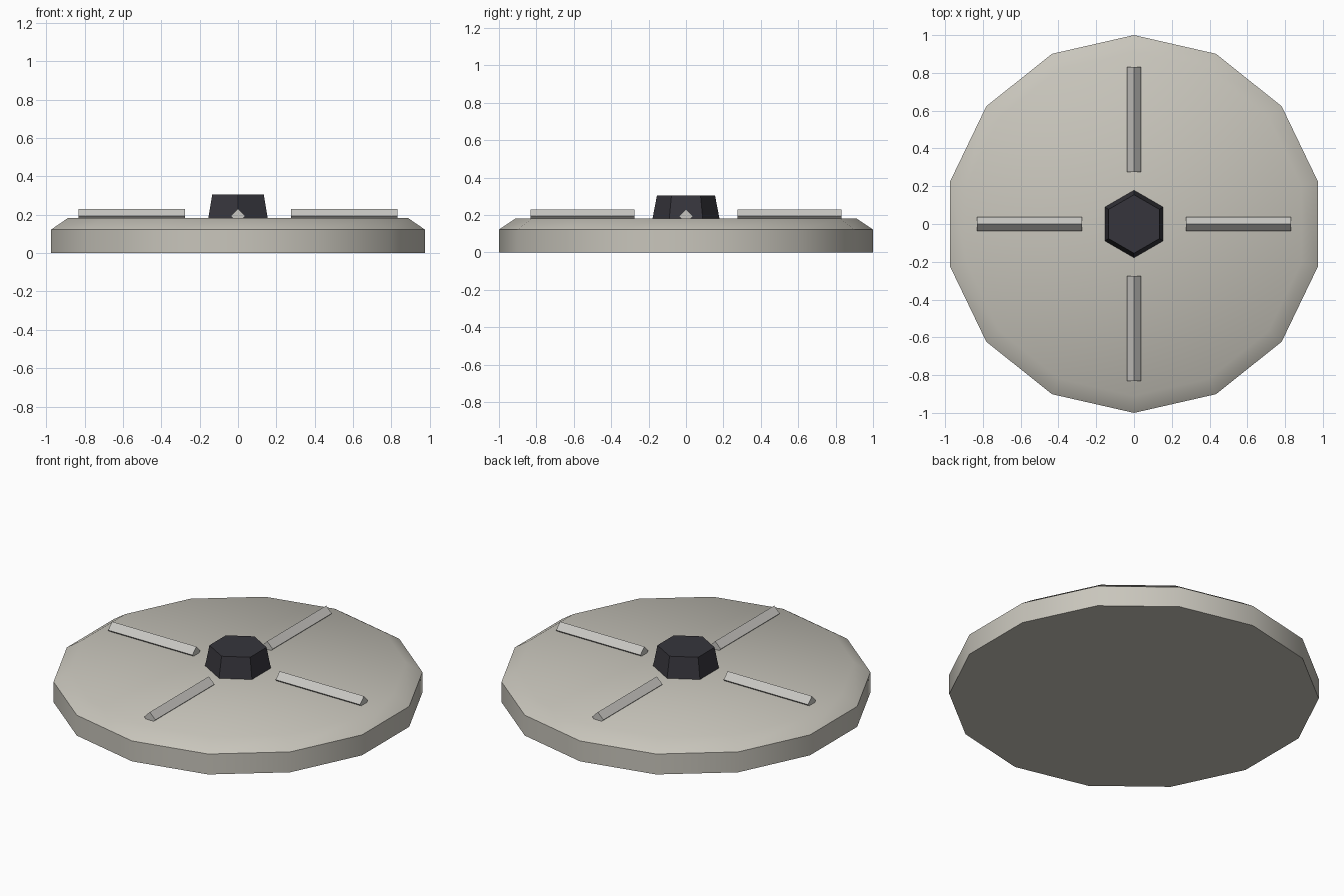
import bpy, bmesh, math
from mathutils import Matrix

if "Cube" in bpy.data.objects:
    bpy.data.objects.remove(bpy.data.objects["Cube"])


def material(name, rgb):
    m = bpy.data.materials.new(name)
    m.diffuse_color = (*rgb, 1.0)
    m.use_nodes = True
    m.node_tree.nodes["Principled BSDF"].inputs["Base Color"].default_value = m.diffuse_color
    return m


STONE = material("warm light grey", (0.58, 0.56, 0.50))
RIDGE = material("pale grey", (0.58, 0.57, 0.54))
DARK = material("dark charcoal", (0.037, 0.036, 0.045))


def prism(name, sides, rings, mat, start=math.pi / 2, matrix=Matrix()):
    """Stack of (radius, z) polygon rings, capped at both ends."""
    bm = bmesh.new()
    loops = []
    for r, z in rings:
        loops.append([bm.verts.new((r * math.cos(start + 2 * math.pi * i / sides),
                                    r * math.sin(start + 2 * math.pi * i / sides), z))
                      for i in range(sides)])
    for a, b in zip(loops, loops[1:]):
        for i in range(sides):
            j = (i + 1) % sides
            bm.faces.new((a[i], a[j], b[j], b[i]))
    bm.faces.new(loops[0][::-1])
    bm.faces.new(loops[-1])
    bm.transform(matrix)
    bmesh.ops.recalc_face_normals(bm, faces=bm.faces)
    me = bpy.data.meshes.new(name)
    bm.to_mesh(me)
    bm.free()
    me.materials.append(mat)
    ob = bpy.data.objects.new(name, me)
    bpy.context.collection.objects.link(ob)
    return ob


# Fourteen-sided disc with a bevelled top rim, softly shaded
disc = prism("disc", 14, [(1.0, 0.0), (1.0, 0.122), (0.91, 0.182)], STONE)
bpy.context.view_layer.objects.active = disc
disc.select_set(True)
bpy.ops.object.shade_smooth_by_angle(angle=math.radians(40))
disc.select_set(False)

# Tapered hexagonal hub
prism("hub", 6, [(0.18, 0.175), (0.155, 0.305)], DARK)

# Four diamond-section ridges radiating from the hub
for k in range(4):
    m = (Matrix.Rotation(k * math.pi / 2, 4, 'Z')
         @ Matrix.Translation((0, 0, 0.193))
         @ Matrix.Rotation(math.pi / 2, 4, 'Y'))
    prism("ridge_%d" % (k + 1), 4, [(0.037, 0.275), (0.037, 0.832)], RIDGE, matrix=m)
